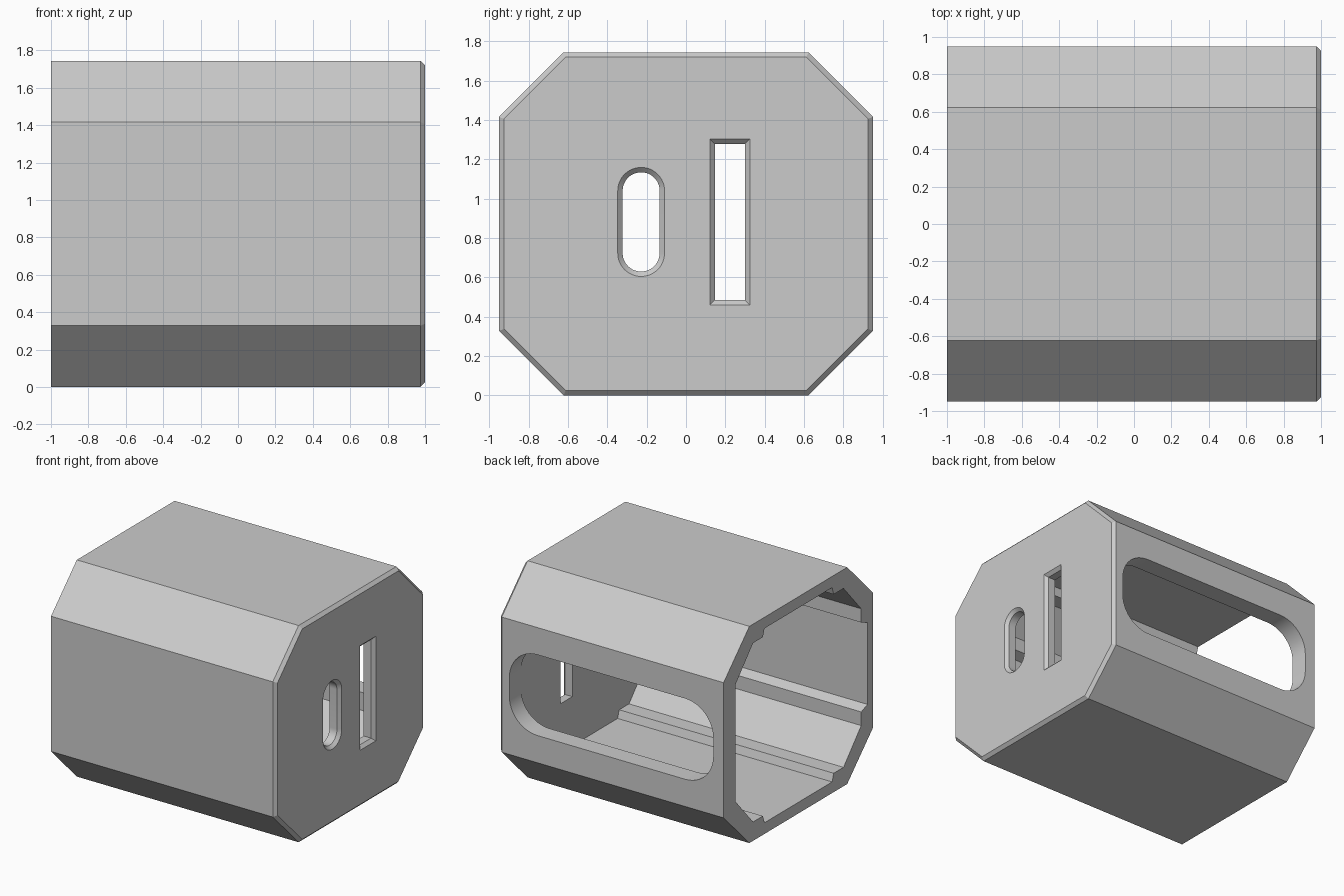
import bpy, bmesh
from math import cos, sin, pi, radians

cube = bpy.data.objects.get("Cube")
if cube:
    bpy.data.objects.remove(cube, do_unlink=True)

grey = bpy.data.materials.new("light grey")
grey.use_nodes = True
colour = (0.6, 0.6, 0.6, 1)
grey.diffuse_color = colour
grey.node_tree.nodes["Principled BSDF"].inputs["Base Color"].default_value = colour

MID = 0.872  # height of the shell's axis


def loft(name, sections, axis="X"):
    """Closed solid through equal-length loops, each given as (position, loop)."""
    bm = bmesh.new()
    rings = []
    for pos, loop in sections:
        rings.append([bm.verts.new((pos, a, b) if axis == "X" else (a, pos, b))
                      for a, b in loop])
    n = len(rings[0])
    for r, s in zip(rings, rings[1:]):
        for i in range(n):
            j = (i + 1) % n
            bm.faces.new((r[i], r[j], s[j], s[i]))
    bm.faces.new(rings[0])
    bm.faces.new(rings[-1])
    bmesh.ops.recalc_face_normals(bm, faces=bm.faces)
    mesh = bpy.data.meshes.new(name)
    bm.to_mesh(mesh)
    bm.free()
    mesh.materials.append(grey)
    obj = bpy.data.objects.new(name, mesh)
    bpy.context.collection.objects.link(obj)
    return obj


def octagon(inset):
    w, h, k = 0.95 - inset, MID - inset, 0.328 - inset * 0.586
    return [(w, MID - h + k), (w, MID + h - k), (w - k, MID + h), (k - w, MID + h),
            (-w, MID + h - k), (-w, MID - h + k), (k - w, MID - h), (w - k, MID - h)]


def rounded(ca, cb, hw, hh, r, steps=12):
    """Rectangle with rounded corners; zero radius gives a plain rectangle."""
    if r == 0:
        return [(ca + hw, cb + hh), (ca - hw, cb + hh), (ca - hw, cb - hh), (ca + hw, cb - hh)]
    pts = []
    for q, (sa, sb) in enumerate([(1, 1), (-1, 1), (-1, -1), (1, -1)]):
        for i in range(steps + 1):
            t = (q + i / steps) * pi / 2
            pts.append((ca + sa * (hw - r) + r * cos(t), cb + sb * (hh - r) + r * sin(t)))
    return pts


def cut(target, cutter):
    cutter.hide_render = True
    mod = target.modifiers.new("cut", "BOOLEAN")
    mod.operation = "DIFFERENCE"
    mod.solver = "EXACT"
    mod.object = cutter
    bpy.context.view_layer.objects.active = target
    bpy.ops.object.modifier_apply(modifier=mod.name)
    bpy.data.objects.remove(cutter, do_unlink=True)


# Octagonal shell, chamfered around its closed end
shell = loft("shell", [(-1, octagon(0)), (0.975, octagon(0)), (1, octagon(0.025))])

# Cavity: upper half profile from window wall to plain wall, mirrored downwards;
# shallow recesses with sloped shoulders in the floor, ceiling and plain wall
upper = [(0.80, 0.47), (0.575, 0.72), (0.45, 0.72), (0.43, 0.782),
         (-0.43, 0.782), (-0.45, 0.72), (-0.575, 0.72), (-0.80, 0.47),
         (-0.80, 0.36), (-0.88, 0.33)]
profile = [(y, MID + z) for y, z in upper] + [(y, MID - z) for y, z in reversed(upper)]
cut(shell, loft("cavity_cutter", [(-1.1, profile), (0.91, profile)]))

# Large rounded window in the back wall
window = rounded(0, MID, 0.908, 0.325, 0.25)
cut(shell, loft("window_cutter", [(0.7, window), (1.1, window)], "Y"))


# Two slots through the closed end, with chamfered outer rims
def end_slot(name, y, z, hw, hh, round_ends):
    def ring(grow):
        return rounded(y, z, hw + grow, hh + grow, hw + grow - 0.0005 if round_ends else 0)
    cut(shell, loft(name, [(0.8, ring(0)), (0.975, ring(0)), (1.01, ring(0.035))]))


end_slot("oval_slot_cutter", -0.228, 0.882, 0.094, 0.252, True)
end_slot("straight_slot_cutter", 0.223, 0.882, 0.076, 0.396, False)

# Smooth the rounded openings, keep the flat faces crisp
bpy.ops.object.select_all(action="DESELECT")
shell.select_set(True)
bpy.context.view_layer.objects.active = shell
bpy.ops.object.shade_smooth_by_angle(angle=radians(20))
